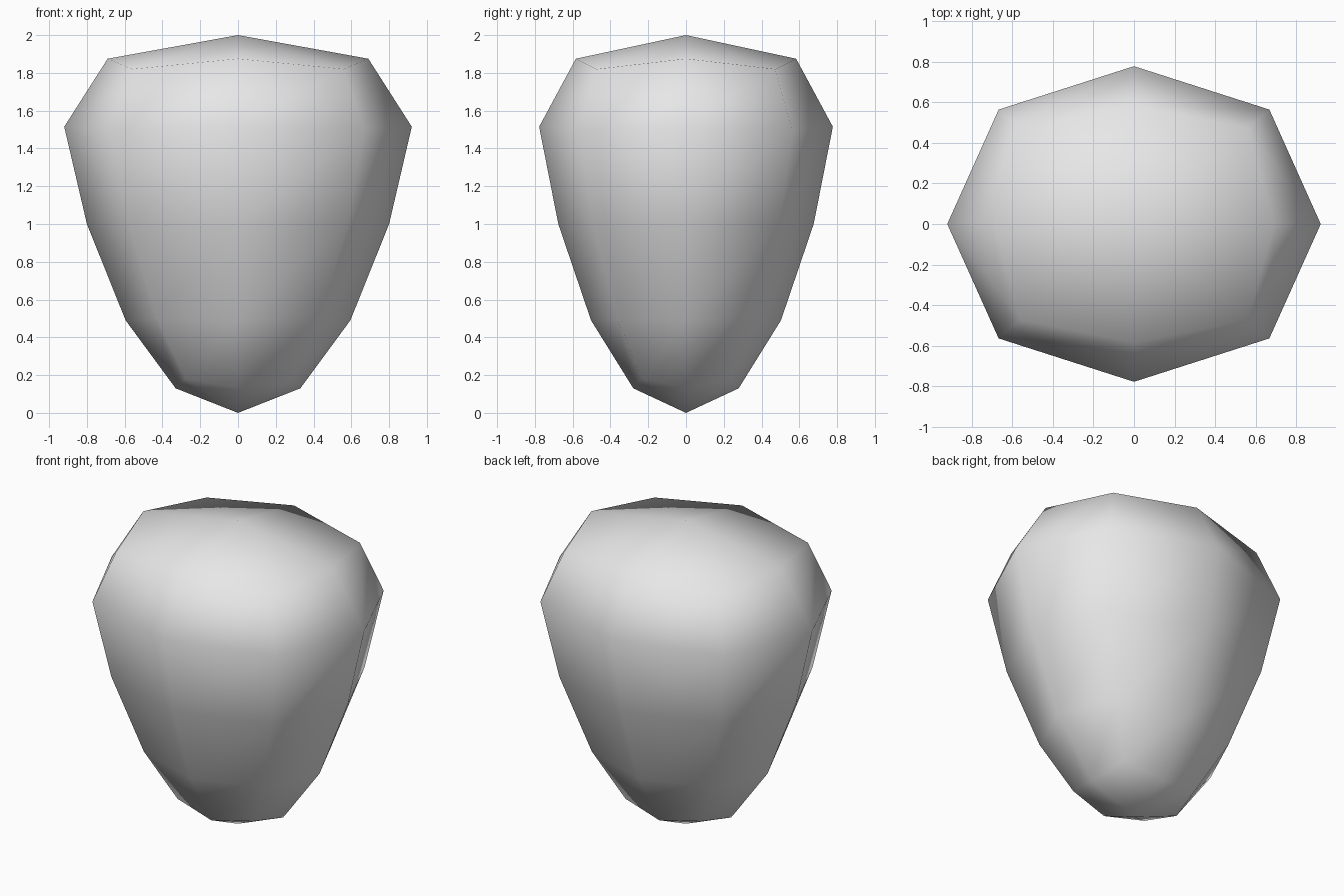
import bpy
import bmesh

cube = bpy.data.objects.get("Cube")
if cube:
    bpy.data.objects.remove(cube, do_unlink=True)

# Plain stone colour
grey = bpy.data.materials.new("light_grey")
grey.use_nodes = True
colour = (0.8, 0.8, 0.8, 1)
grey.diffuse_color = colour
grey.node_tree.nodes["Principled BSDF"].inputs["Base Color"].default_value = colour

DEPTH = 0.845  # y radius relative to x radius
DIRECTIONS = [(1, 0), (1, 1), (0, 1), (-1, 1), (-1, 0), (-1, -1), (0, -1), (1, -1)]

# Each level: side radius, side height, corner factor, corner height
LEVELS = [
    (0.33, 0.13, 0.84, 0.18),
    (0.595, 0.49, 0.725, 0.50),
    (0.80, 1.00, 0.725, 1.00),
    (0.92, 1.515, 0.725, 1.50),
    (0.69, 1.875, 0.81, 1.82),
]

bm = bmesh.new()


def ring(radius, height, corner, corner_height):
    """Eight points around the body, alternating sides and corners."""
    points = []
    for dx, dy in DIRECTIONS:
        diagonal = dx * dy != 0
        r = radius * (corner if diagonal else 1)
        z = corner_height if diagonal else height
        points.append(bm.verts.new((dx * r, dy * r * DEPTH, z)))
    return points


def cap(points, height):
    """Four quads meeting at a central tip."""
    tip = bm.verts.new((0, 0, height))
    for i in range(0, 8, 2):
        bm.faces.new((tip, points[i], points[i + 1], points[(i + 2) % 8]))


# Side wall between neighbouring rings, closed by both caps
rings = [ring(*level) for level in LEVELS]
for low, high in zip(rings, rings[1:]):
    for i in range(8):
        j = (i + 1) % 8
        bm.faces.new((low[i], low[j], high[j], high[i]))
cap(rings[0], 0)
cap(rings[-1], 2)

bmesh.ops.recalc_face_normals(bm, faces=bm.faces)
for face in bm.faces:
    face.smooth = True

mesh = bpy.data.meshes.new("rounded_body")
bm.to_mesh(mesh)
bm.free()
mesh.materials.append(grey)
body = bpy.data.objects.new("rounded_body", mesh)
bpy.context.collection.objects.link(body)
